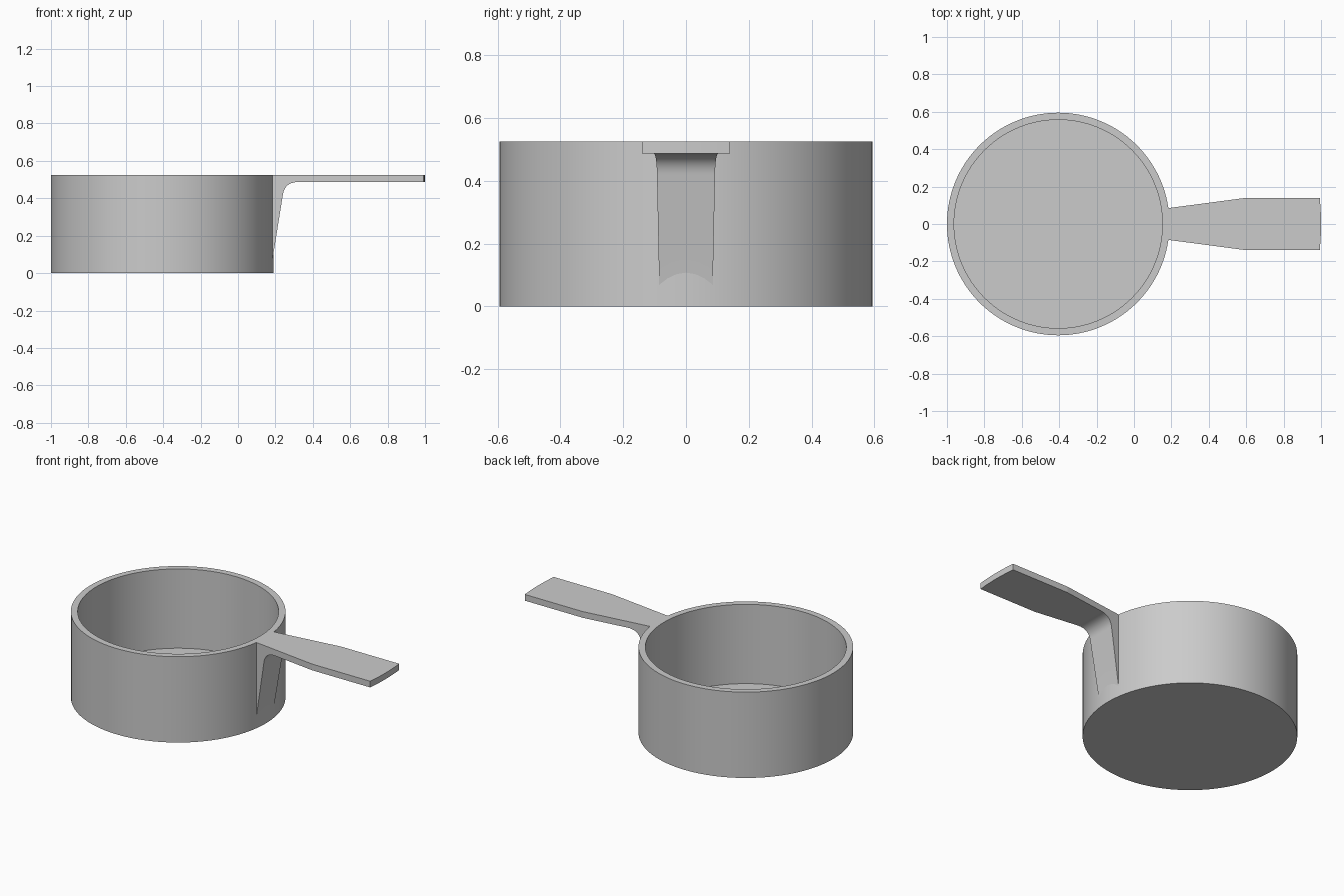
import bpy
import bmesh
from math import pi, radians, sqrt
from mathutils import Vector

cube = bpy.data.objects.get("Cube")
if cube:
    bpy.data.objects.remove(cube, do_unlink=True)

CUP_X, RADIUS, INNER, TOP, FLOOR = -0.405, 0.595, 0.557, 0.525, 0.04
UNDER, ACROSS = 0.487, 8

grey = bpy.data.materials.new("plain grey")
grey.use_nodes = True
grey.diffuse_color = (0.6, 0.6, 0.6, 1)
grey.node_tree.nodes["Principled BSDF"].inputs["Base Color"].default_value = (0.6, 0.6, 0.6, 1)


def finish(bm, name, angle):
    """Turn a bmesh into a shaded object."""
    bmesh.ops.recalc_face_normals(bm, faces=bm.faces)
    mesh = bpy.data.meshes.new(name)
    bm.to_mesh(mesh)
    bm.free()
    mesh.materials.append(grey)
    obj = bpy.data.objects.new(name, mesh)
    bpy.context.collection.objects.link(obj)
    bpy.ops.object.select_all(action="DESELECT")
    obj.select_set(True)
    bpy.context.view_layer.objects.active = obj
    bpy.ops.object.shade_smooth_by_angle(angle=radians(angle))
    return obj


# Cup: wall and floor profile turned around the vertical axis
bm = bmesh.new()
profile = [(0, 0), (RADIUS, 0), (RADIUS, TOP), (INNER, TOP), (INNER, FLOOR), (0, FLOOR)]
verts = [bm.verts.new((CUP_X + r, 0, z)) for r, z in profile]
edges = [bm.edges.new(pair) for pair in zip(verts, verts[1:])]
bmesh.ops.spin(bm, geom=verts + edges, cent=(CUP_X, 0, 0), axis=(0, 0, 1),
               angle=2 * pi, steps=128, use_merge=True)
bmesh.ops.remove_doubles(bm, verts=bm.verts, dist=0.0001)
finish(bm, "cup", 30)


# Handle: flat tapered grip that curves down into a thin supporting web
def arc_x(radius, y):
    return CUP_X + sqrt(radius * radius - y * y)


def half_width(x):
    return 0.085 + 0.055 * min(1, max(0, (x - 0.184) / 0.416))


def web_z(x):
    return 0.42 + (x - 0.24) / 0.16


start, end = Vector((0.24, 0.42)), Vector((0.325, UNDER))
corner = Vector((0.24 + 0.16 * (UNDER - 0.42), UNDER))
steps = 20
fillet = []
for i in range(steps + 1):
    t = i / steps
    fillet.append(start * (1 - t) ** 2 + corner * 2 * t * (1 - t) + end * t * t)

# Each station is a distance and an underside height; the ends follow arcs
stations = [(0.184, None)] + [tuple(p) for p in fillet] + [(0.6, UNDER), (1.0, UNDER)]
bm = bmesh.new()
rings = []
for i, (x, z) in enumerate(stations):
    w = half_width(x)
    upper, lower = [], []
    for k in range(ACROSS + 1):
        y = w * (2 * k / ACROSS - 1)
        px = x
        if i == 0:
            px = arc_x(RADIUS - 0.002, y)
        elif i == len(stations) - 1:
            px = arc_x(1 - CUP_X, y)
        upper.append(bm.verts.new((px, y, TOP)))
        lower.append(bm.verts.new((px, y, web_z(px) if z is None else z)))
    rings.append(upper + lower[::-1])

count = len(rings[0])
for a, b in zip(rings, rings[1:]):
    for k in range(count):
        n = (k + 1) % count
        bm.faces.new((a[k], a[n], b[n], b[k]))
tip = rings[-1]
for k in range(ACROSS):
    bm.faces.new((tip[k], tip[k + 1], tip[count - 2 - k], tip[count - 1 - k]))
finish(bm, "handle", 6.5)
